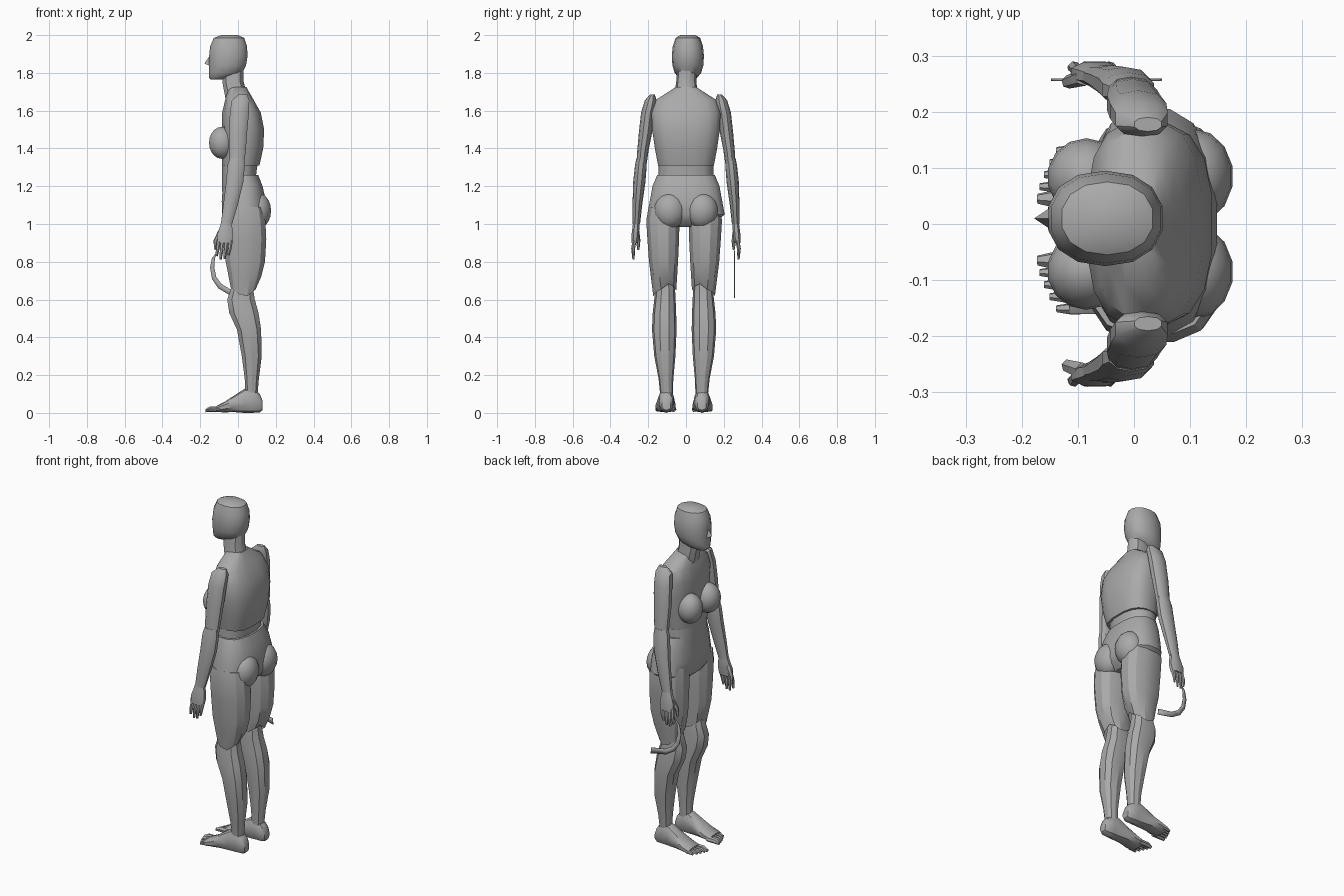
import bpy, bmesh, math
from mathutils import Vector

if "Cube" in bpy.data.objects:
    bpy.data.objects.remove(bpy.data.objects["Cube"], do_unlink=True)

grey = bpy.data.materials.new("plain grey")
grey.use_nodes = True
grey.diffuse_color = (0.4, 0.4, 0.4, 1)
grey.node_tree.nodes["Principled BSDF"].inputs["Base Color"].default_value = (0.4, 0.4, 0.4, 1)


def finish(name, bm, angle=35):
    bmesh.ops.recalc_face_normals(bm, faces=bm.faces[:])
    me = bpy.data.meshes.new(name)
    bm.to_mesh(me)
    bm.free()
    me.materials.append(grey)
    ob = bpy.data.objects.new(name, me)
    bpy.context.scene.collection.objects.link(ob)
    bpy.ops.object.select_all(action='DESELECT')
    ob.select_set(True)
    bpy.context.view_layer.objects.active = ob
    bpy.ops.object.shade_smooth_by_angle(angle=math.radians(angle))
    return ob


def loft(name, sections, n=12, side=1, shift=0, axis='z', power=0.85, hem=None, angle=35):
    """Rounded rings. Sections: (z, x0, x1, y0, y1), or (x, y0, y1, z0, z1) when axis is x."""
    bm = bmesh.new()
    rings = []
    for i, (t, a0, a1, b0, b1) in enumerate(sections):
        ring = []
        for k in range(n):
            th = 2 * math.pi * (k + 0.5) / n
            c, s = math.cos(th), math.sin(th)
            a = (a0 + a1) / 2 + (a1 - a0) / 2 * math.copysign(abs(c) ** power, c)
            b = (b0 + b1) / 2 + (b1 - b0) / 2 * math.copysign(abs(s) ** power, s)
            co = Vector((a, b, t)) if axis == 'z' else Vector((t, a, b))
            if hem and i == len(sections) - 1:
                co.z += hem(c, s)
            co.y = co.y * side + shift
            ring.append(bm.verts.new(co))
        rings.append(ring)
    for r, q in zip(rings, rings[1:]):
        for k in range(n):
            bm.faces.new((r[k], r[(k + 1) % n], q[(k + 1) % n], q[k]))
    bm.faces.new(rings[0])
    if not hem:
        bm.faces.new(rings[-1])
    return finish(name, bm, angle)


def ball(name, centre, radii, u=12, v=8):
    bm = bmesh.new()
    bmesh.ops.create_uvsphere(bm, u_segments=u, v_segments=v, radius=1)
    for w in bm.verts:
        w.co = Vector([c + p * r for c, p, r in zip(centre, w.co, radii)])
    return finish(name, bm, 40)


def digit(name, points, radii, n=6):
    """Tapered tube for fingers and toes."""
    bm = bmesh.new()
    rings = []
    d = (points[-1] - points[0]).normalized()
    u = d.orthogonal().normalized()
    w = d.cross(u)
    for p, r in zip(points, radii):
        rings.append([bm.verts.new(p + r * (u * math.cos(2 * math.pi * k / n) + w * math.sin(2 * math.pi * k / n)))
                      for k in range(n)])
    for r, q in zip(rings, rings[1:]):
        for k in range(n):
            bm.faces.new((r[k], r[(k + 1) % n], q[(k + 1) % n], q[k]))
    bm.faces.new(rings[0])
    bm.faces.new(rings[-1])
    return finish(name, bm)


# Head, nose and neck
loft("head", [(2.0, -.09, .00, -.03, .05), (1.985, -.13, .035, -.055, .075), (1.94, -.15, .05, -.07, .09),
              (1.89, -.155, .053, -.075, .095), (1.84, -.155, .045, -.072, .092), (1.80, -.155, .025, -.06, .08),
              (1.775, -.155, -.03, -.04, .06), (1.765, -.145, -.07, -.025, .045)], n=14, power=0.9)
bm = bmesh.new()
tip = [bm.verts.new(p) for p in [(-.147, .01, 1.895), (-.178, .01, 1.85), (-.145, -.012, 1.835), (-.145, .032, 1.835)]]
for f in [(0, 1, 2), (0, 3, 1), (1, 3, 2), (0, 2, 3)]:
    bm.faces.new([tip[i] for i in f])
finish("nose", bm)
loft("neck", [(1.83, -.085, .03, -.045, .055), (1.75, -.085, .033, -.052, .055),
              (1.67, -.07, .055, -.065, .065)], n=10)

# Trunk
loft("chest", [(1.725, -.05, .045, -.055, .055), (1.69, -.06, .065, -.11, .11), (1.655, -.07, .085, -.165, .165),
               (1.59, -.085, .122, -.185, .185), (1.50, -.085, .14, -.182, .182), (1.40, -.085, .135, -.167, .167),
               (1.31, -.085, .115, -.15, .15)], n=16, power=0.75)
loft("abdomen", [(1.35, -.085, .11, -.145, .145), (1.26, -.088, .098, -.145, .145),
                 (1.16, -.085, .10, -.15, .15)], n=14)
loft("pelvis", [(1.26, -.08, .108, -.155, .155), (1.20, -.082, .132, -.18, .18), (1.12, -.088, .15, -.195, .195),
                (1.05, -.085, .15, -.208, .208), (1.015, -.065, .135, -.165, .165),
                (.985, -.03, .10, -.075, .075)], n=16, power=0.8)

# Sleeve ends, hem of the thighs
def thigh_hem(c, s):
    return .05 * abs(c - .1) + .03 * (s < 0)


for side, word in ((1, "left"), (-1, "right")):
    # The figure faces -x, so its sides lie along y
    ball(f"{word}_breast", (-.085, .083 * -side, 1.43), (.07, .07, .085), 14, 10)
    ball(f"{word}_buttock", (.105, .085 * -side, 1.07), (.072, .085, .095), 14, 10)

    # Arm
    loft(f"{word}_upper_arm", [(1.685, .00, .05, .165, .19), (1.655, -.035, .062, .155, .218),
                               (1.59, -.045, .06, .165, .238), (1.48, -.05, .05, .18, .25),
                               (1.39, -.048, .043, .198, .258), (1.32, -.045, .035, .208, .262)],
         n=10, side=-side)
    loft(f"{word}_forearm", [(1.35, -.045, .035, .21, .262), (1.31, -.058, .038, .208, .27),
                             (1.22, -.065, .03, .215, .28), (1.10, -.08, .00, .232, .283),
                             (1.00, -.092, -.03, .243, .282)], n=10, side=-side)
    loft(f"{word}_hand", [(1.02, -.088, -.036, .245, .28), (.98, -.10, -.028, .245, .285),
                          (.94, -.115, -.022, .248, .29), (.90, -.11, -.03, .253, .291)], n=8, side=-side)
    for i in range(4):
        x, end = -.101 + .021 * i, (.83, .812, .815, .835)[i]
        digit(f"{word}_finger_{i + 1}",
              [Vector((x, .272 * -side, .915)), Vector((x - .006, .28 * -side, .87)),
               Vector((x - .012, .278 * -side, end))], (.0115, .0105, .006))
    digit(f"{word}_thumb", [Vector((-.09, .262 * -side, .96)), Vector((-.118, .253 * -side, .91)),
                            Vector((-.122, .252 * -side, .865))], (.016, .012, .006))

    # Leg
    off = -.01
    loft(f"{word}_thigh", [(1.09, -.075, .135, .03, .19), (1.02, -.078, .148, .022, .203),
                           (.92, -.075, .153, .024, .197), (.80, -.068, .146, .03, .188),
                           (.72, -.052, .125, .035, .178), (.61, -.04, .095, .04, .165)],
         n=12, side=-side, shift=off, hem=thigh_hem, angle=28)
    loft(f"{word}_shin", [(.74, -.02, .07, .06, .145), (.66, -.04, .082, .048, .152), (.60, -.06, .092, .045, .158),
                          (.53, -.05, .112, .042, .166), (.44, -.008, .125, .04, .17), (.30, .018, .128, .046, .158),
                          (.18, .034, .112, .057, .135), (.10, .038, .105, .06, .127)],
         n=10, side=-side, shift=off, angle=28)
    loft(f"{word}_foot", [(.13, .07, .118, .015, .065), (.115, .058, .13, .003, .10), (.075, .055, .135, .0, .135),
                          (.035, .053, .137, .0, .128), (-.02, .048, .145, .004, .092), (-.07, .042, .153, .003, .06),
                          (-.115, .042, .153, .004, .036)], n=10, side=-side, shift=off, axis='x')
    for i in range(5):
        y = -side * (.055 + .0215 * i) + off
        r = .015 if i == 0 else .0105
        end = (-.172, -.168, -.16, -.15, -.138)[i]
        digit(f"{word}_toe_{i + 1}", [Vector((-.095, y, .019)), Vector((end + .025, y, .019)),
                                      Vector((end, y, .012))], (r, r, r * .6))

# Thin curved blade held in the hand on the +y side
outer = [(-.105, .86), (-.138, .82), (-.148, .77), (-.138, .71), (-.105, .66), (-.05, .627), (.05, .607)]
inner = [(-.10, .86), (-.122, .82), (-.126, .77), (-.115, .72), (-.088, .683), (-.045, .657), (.045, .642)]
bm = bmesh.new()
vo = [bm.verts.new((x, .257, z)) for x, z in outer]
vi = [bm.verts.new((x, .257, z)) for x, z in inner]
for k in range(len(vo) - 1):
    bm.faces.new((vo[k], vo[k + 1], vi[k + 1], vi[k]))
blade = finish("curved_blade", bm)
thick = blade.modifiers.new("thickness", 'SOLIDIFY')
thick.thickness = .004
thick.offset = 0
